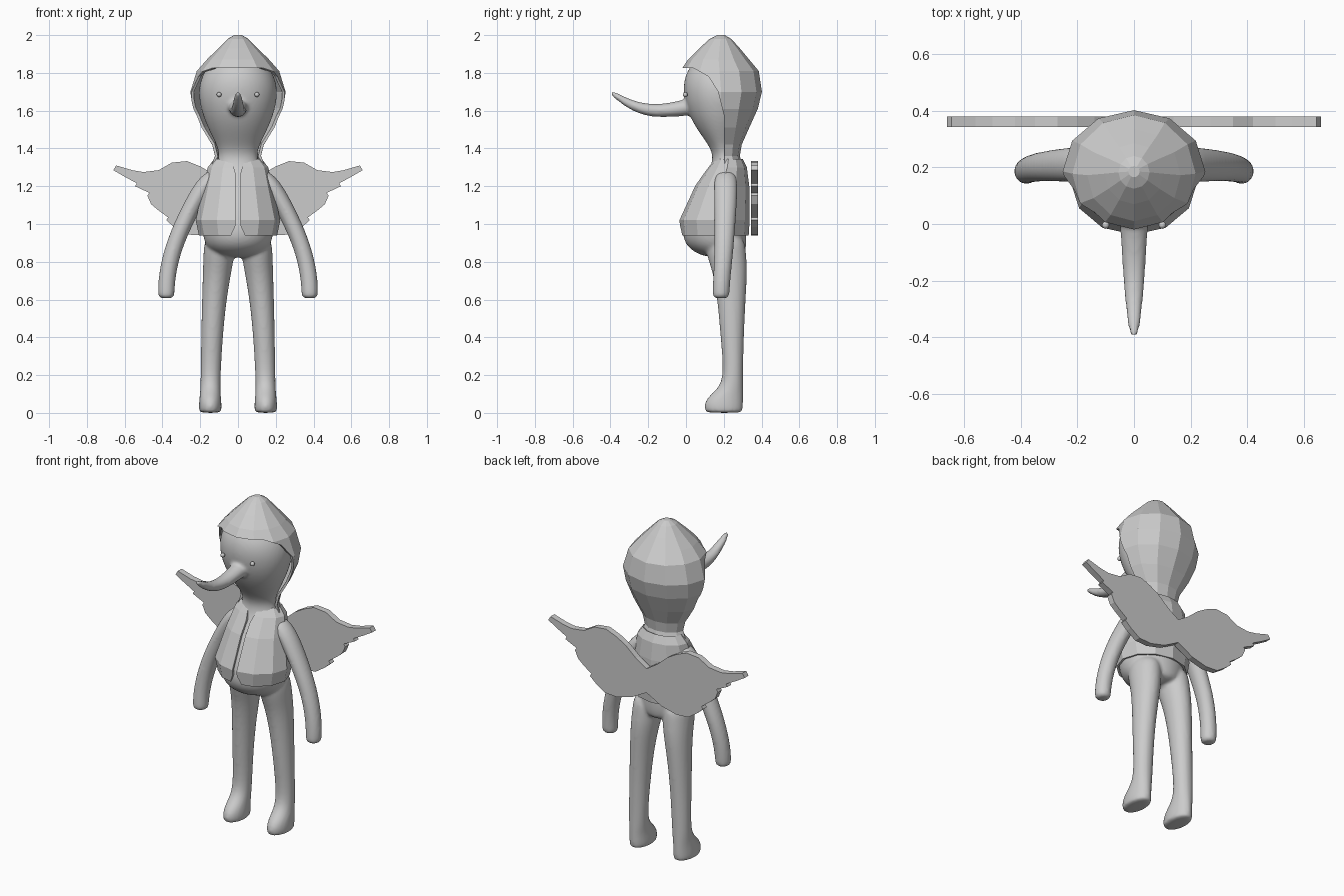
import bpy, bmesh, math
from mathutils import Vector


def finish(name, bm):
    bmesh.ops.recalc_face_normals(bm, faces=bm.faces)
    me = bpy.data.meshes.new(name)
    bm.to_mesh(me)
    bm.free()
    ob = bpy.data.objects.new(name, me)
    bpy.context.collection.objects.link(ob)
    return ob


def skin(bm, rings, caps=True):
    """Bridge a list of point rings."""
    vs = [[bm.verts.new(p) for p in r] for r in rings]
    n = len(vs[0])
    for a, b in zip(vs, vs[1:]):
        for i in range(n):
            j = (i + 1) % n
            bm.faces.new((a[i], a[j], b[j], b[i]))
    if caps:
        bm.faces.new(vs[0][::-1])
    bm.faces.new(vs[-1])


def column(bm, rows, n=16, caps=True, side=1):
    """Stack of horizontal ellipses: z, front y, back y, half width, centre x."""
    rings = []
    for z, y0, y1, rx, *c in rows:
        cx = c[0] * side if c else 0
        ring = []
        for k in range(n):
            a = 2 * math.pi * k / n
            ring.append((cx + rx * math.sin(a), (y0 + y1) / 2 - (y1 - y0) / 2 * math.cos(a), z))
        rings.append(ring)
    skin(bm, rings, caps)


def tube(bm, rows, axis, n=16, side=1):
    """Bent tube: x, y, z, radius along axis, radius across."""
    pts = [Vector((r[0] * side, r[1], r[2])) for r in rows]
    u = Vector(axis)
    rings = []
    for i, p in enumerate(pts):
        t = pts[min(i + 1, len(pts) - 1)] - pts[max(i - 1, 0)]
        v = t.cross(u).normalized()
        rings.append([p + u * (rows[i][3] * math.cos(2 * math.pi * k / n))
                      + v * (rows[i][4] * math.sin(2 * math.pi * k / n)) for k in range(n)])
    skin(bm, rings)


def prism(name, pts, lo, hi, axis):
    bm = bmesh.new()
    put = (lambda t, p: (t, p[0], p[1])) if axis == 'x' else (lambda t, p: (p[0], t, p[1]))
    skin(bm, [[put(t, p) for p in pts] for t in (lo, hi)])
    return finish(name, bm)


def shell(name, rows, n, cap, cutter):
    """Flat-faced garment: lofted, thickened inwards, then cut open."""
    bm = bmesh.new()
    column(bm, rows, n, caps=False)
    if not cap:
        top = max(bm.faces, key=lambda f: f.calc_center_median().z)
        bmesh.ops.delete(bm, geom=[top], context='FACES_ONLY')
    ob = finish(name, bm)
    s = ob.modifiers.new("thickness", 'SOLIDIFY')
    s.thickness = 0.014
    b = ob.modifiers.new("opening", 'BOOLEAN')
    b.operation, b.solver, b.object = 'DIFFERENCE', 'EXACT', cutter
    dg = bpy.context.evaluated_depsgraph_get()
    ob.data = bpy.data.meshes.new_from_object(ob.evaluated_get(dg))
    ob.modifiers.clear()
    bpy.data.objects.remove(cutter)
    return ob


# Body: torso and head, legs, arms and nose fused into one smooth skin
bm = bmesh.new()
column(bm, [(0.82, 0.11, 0.30, 0.09), (0.86, 0.02, 0.32, 0.16), (0.92, -0.022, 0.325, 0.188),
            (1.0, -0.02, 0.322, 0.197), (1.1, 0.015, 0.318, 0.185), (1.2, 0.07, 0.31, 0.16),
            (1.28, 0.12, 0.30, 0.135), (1.35, 0.145, 0.265, 0.10), (1.41, 0.125, 0.27, 0.11),
            (1.5, 0.055, 0.31, 0.16), (1.6, 0.0, 0.355, 0.2), (1.7, -0.02, 0.375, 0.217),
            (1.79, -0.012, 0.36, 0.197), (1.87, 0.045, 0.30, 0.135), (1.92, 0.12, 0.24, 0.06)])
leg = [(0.0, 0.11, 0.295, 0.052, 0.147), (0.01, 0.098, 0.302, 0.061, 0.147),
       (0.05, 0.093, 0.304, 0.061, 0.147), (0.09, 0.12, 0.304, 0.057, 0.147),
       (0.13, 0.17, 0.304, 0.054, 0.146), (0.2, 0.2, 0.303, 0.054, 0.145),
       (0.4, 0.182, 0.307, 0.058, 0.138), (0.6, 0.165, 0.317, 0.066, 0.126),
       (0.75, 0.14, 0.327, 0.077, 0.110), (0.85, 0.10, 0.32, 0.085, 0.100),
       (0.95, 0.10, 0.31, 0.08, 0.095)]
arm = [(0.10, 0.21, 1.27, 0.055, 0.04), (0.17, 0.21, 1.22, 0.064, 0.048),
       (0.23, 0.21, 1.12, 0.062, 0.048), (0.30, 0.205, 0.98, 0.056, 0.047),
       (0.35, 0.2, 0.85, 0.051, 0.046), (0.377, 0.19, 0.72, 0.047, 0.046),
       (0.38, 0.185, 0.63, 0.046, 0.045), (0.38, 0.185, 0.605, 0.042, 0.04)]
for s in (1, -1):
    column(bm, leg, side=s)
    tube(bm, arm, (0, 1, 0), side=s)
tube(bm, [(0, 0.06, 1.63, 0.06, 0.05), (0, -0.02, 1.612, 0.049, 0.043),
          (0, -0.12, 1.60, 0.043, 0.036), (0, -0.2, 1.602, 0.038, 0.034),
          (0, -0.28, 1.625, 0.031, 0.027), (0, -0.35, 1.665, 0.023, 0.019),
          (0, -0.4, 1.70, 0.013, 0.011)], (1, 0, 0))
body = finish("body", bm)
body.modifiers.new("round", 'SUBSURF').levels = 2
r = body.modifiers.new("fuse", 'REMESH')
r.mode, r.voxel_size, r.use_smooth_shade = 'VOXEL', 0.01, True
m = body.modifiers.new("blend", 'SMOOTH')
m.factor, m.iterations = 0.5, 4

# Hood: pointed faceted cap with a face opening
face_cut = prism("face_cutter", [(-0.4, 1.83), (0.04, 1.825), (0.12, 1.78), (0.17, 1.7),
                                 (0.2, 1.58), (0.2, 1.2), (-0.4, 1.2)], -0.5, 0.5, 'x')
shell("hood", [(1.28, 0.10, 0.31, 0.155), (1.36, 0.12, 0.285, 0.122), (1.42, 0.11, 0.295, 0.137),
               (1.51, 0.05, 0.335, 0.195), (1.61, -0.02, 0.38, 0.24), (1.70, -0.03, 0.402, 0.252),
               (1.81, -0.03, 0.385, 0.218), (1.87, 0.01, 0.335, 0.165), (1.93, 0.07, 0.285, 0.105),
               (1.98, 0.125, 0.24, 0.055), (2.0, 0.165, 0.205, 0.02)], 12, True, face_cut)

# Vest: faceted shell split down the front
half = [(0.05, 0.9), (0.035, 0.945), (0.014, 0.99), (0.014, 1.27), (0.05, 1.4)]
gap = prism("gap_cutter", half + [(-x, z) for x, z in reversed(half)], -0.3, 0.19, 'y')
shell("vest", [(0.94, -0.028, 0.332, 0.207), (1.02, -0.038, 0.337, 0.224),
               (1.2, 0.045, 0.335, 0.183), (1.3, 0.115, 0.322, 0.16),
               (1.345, 0.15, 0.30, 0.125)], 12, False, gap)

# Wings: flat feathered plate on the back
wing = [(0, 1.165), (0.07, 1.21), (0.14, 1.27), (0.2, 1.305), (0.27, 1.333), (0.35, 1.325),
        (0.42, 1.285), (0.5, 1.275), (0.56, 1.285), (0.645, 1.31), (0.66, 1.285), (0.6, 1.25),
        (0.535, 1.215), (0.545, 1.2), (0.47, 1.165), (0.48, 1.15), (0.46, 1.105), (0.425, 1.075),
        (0.37, 1.035), (0.38, 1.02), (0.34, 0.985), (0.28, 0.945), (0.2, 0.94), (0.1, 0.965),
        (0, 1.02)]
prism("wings", wing + [(-x, z) for x, z in wing[-2:0:-1]], 0.343, 0.38, 'y')

# Eyes
for s, side in ((1, "left"), (-1, "right")):
    bpy.ops.mesh.primitive_uv_sphere_add(segments=16, ring_count=8, radius=0.013,
                                         location=(0.1 * s, -0.004, 1.685))
    bpy.context.object.name = side + "_eye"
    bpy.ops.object.shade_smooth()
